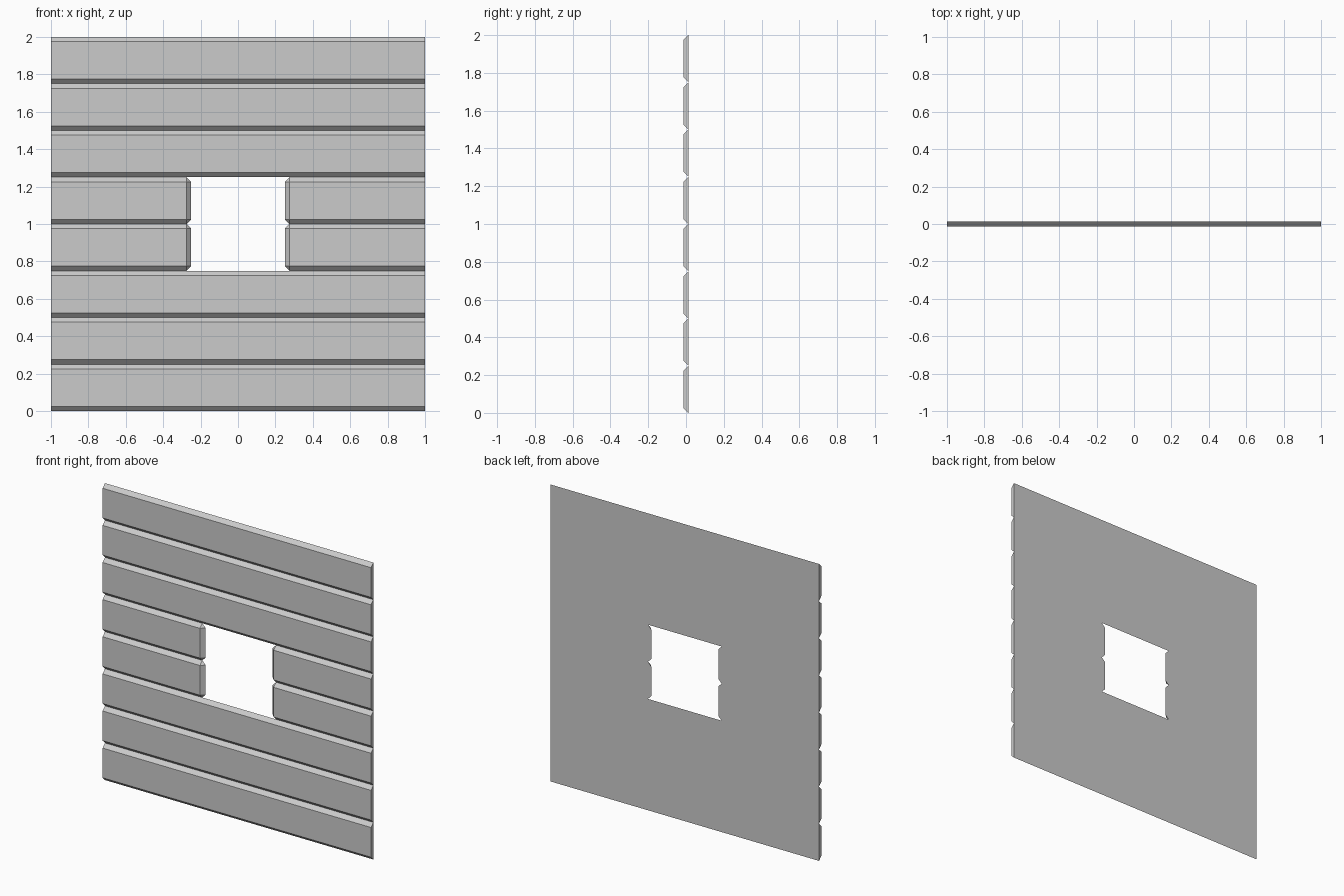
import bpy, bmesh

if "Cube" in bpy.data.objects:
    bpy.data.objects.remove(bpy.data.objects["Cube"])

H = 0.25      # plank height
B = 0.025     # bevel size, equal to the full thickness
Y = B / 2     # half thickness


def convex_solid(name, points, z):
    """Flat-faced convex solid spanning the given corner points."""
    bm = bmesh.new()
    for p in points:
        bm.verts.new(p)
    bmesh.ops.convex_hull(bm, input=bm.verts[:])
    bmesh.ops.dissolve_limit(bm, angle_limit=0.01, verts=bm.verts[:], edges=bm.edges[:])
    bmesh.ops.recalc_face_normals(bm, faces=bm.faces[:])
    mesh = bpy.data.meshes.new(name)
    bm.to_mesh(mesh)
    bm.free()
    obj = bpy.data.objects.new(name, mesh)
    obj.location.z = z
    bpy.context.collection.objects.link(obj)
    return obj


def profile(x):
    """Plank cross-section: full height at the back, bevelled to the front."""
    return [(x, Y, 0), (x, Y, H), (x, -Y, B), (x, -Y, H - B)]


for row in range(8):
    z = row * H
    if row in (3, 4):
        # short planks either side of the window, inner end bevelled too
        points = profile(-1) + profile(-0.25 - B) + [(-0.25, Y, B), (-0.25, Y, H - B)]
        plank = convex_solid(f"short_plank_pair_{row + 1}", points, z)
        plank.modifiers.new("mirror", 'MIRROR').use_axis[0] = True
    else:
        # full width planks
        convex_solid(f"plank_{row + 1}", profile(-1) + profile(1), z)
